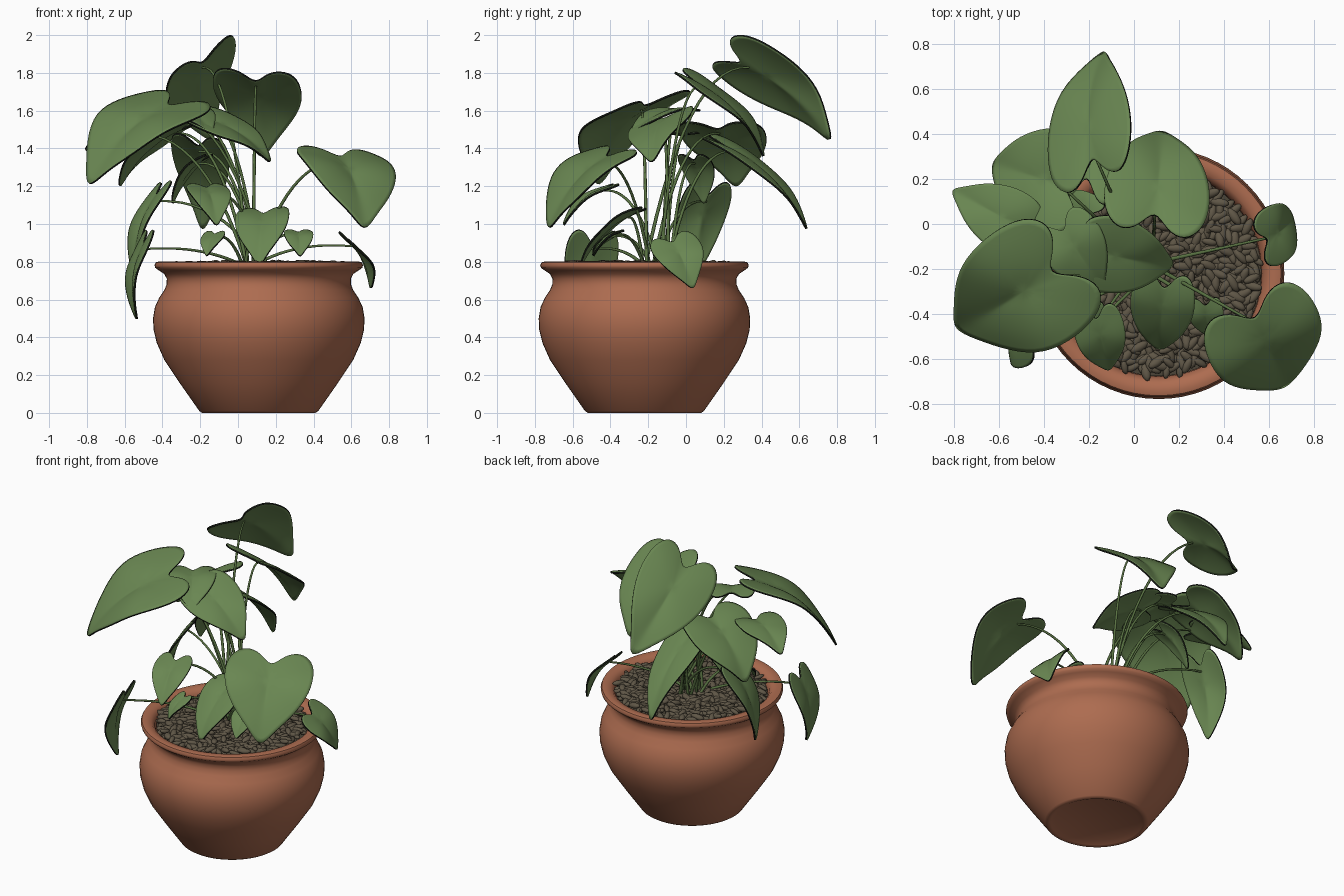
import bpy, bmesh, math, random
from mathutils import Vector, Matrix, Euler

random.seed(4)
cube = bpy.data.objects.get("Cube")
if cube:
    bpy.data.objects.remove(cube)

POT_CENTRE = Vector((0.11, -0.22, 0))


def make_material(name, red, green, blue):
    mat = bpy.data.materials.new(name)
    mat.use_nodes = True
    colour = (red, green, blue, 1)
    mat.diffuse_color = colour
    shader = mat.node_tree.nodes["Principled BSDF"]
    shader.inputs["Base Color"].default_value = colour
    shader.inputs["Roughness"].default_value = 0.8
    return mat


terracotta = make_material("terracotta", 0.42, 0.15, 0.08)
leaf_green = make_material("leaf green", 0.142, 0.24, 0.084)
leaf_edge = make_material("dark leaf edge", 0.006, 0.008, 0.005)
stem_green = make_material("stem green", 0.1, 0.17, 0.055)
pebble_brown = make_material("pebble brown", 0.115, 0.094, 0.062)
soil_brown = make_material("soil brown", 0.07, 0.058, 0.038)


def add_object(name, data, *materials):
    obj = bpy.data.objects.new(name, data)
    bpy.context.collection.objects.link(obj)
    for mat in materials:
        data.materials.append(mat)
    return obj


def finish_mesh(name, bm, *materials):
    mesh = bpy.data.meshes.new(name)
    bm.normal_update()
    bm.to_mesh(mesh)
    bm.free()
    for poly in mesh.polygons:
        poly.use_smooth = True
    return add_object(name, mesh, *materials)


# Pot: a turned profile with a hollow foot and a rolled rim
def lathe(name, profile, mat, sides=64):
    bm = bmesh.new()
    verts = [bm.verts.new((r, 0, z)) for r, z in profile]
    edges = [bm.edges.new(pair) for pair in zip(verts, verts[1:])]
    bmesh.ops.spin(bm, geom=verts + edges, cent=(0, 0, 0), axis=(0, 0, 1),
                   angle=math.tau, steps=sides)
    bmesh.ops.remove_doubles(bm, verts=bm.verts, dist=0.0005)
    bmesh.ops.recalc_face_normals(bm, faces=bm.faces)
    obj = finish_mesh(name, bm, mat)
    obj.location = POT_CENTRE
    bpy.ops.object.select_all(action='DESELECT')
    obj.select_set(True)
    bpy.context.view_layer.objects.active = obj
    bpy.ops.object.shade_smooth_by_angle(angle=math.radians(50))
    return obj


pot_profile = [
    (0, .02), (.25, .02), (.28, .005), (.3, 0), (.315, .01), (.42, .16),
    (.5, .28), (.54, .37), (.557, .44), (.56, .5), (.55, .56), (.527, .61),
    (.5, .65), (.488, .68), (.487, .71), (.5, .735), (.53, .755), (.548, .768),
    (.552, .782), (.545, .797), (.525, .802), (.49, .795), (.47, .775),
    (.46, .74), (.45, .6), (0, .6)]
lathe("pot", pot_profile, terracotta)
lathe("soil", [(.458, .75), (0, .755)], soil_brown)

# Pebbles: long flattened stones scattered evenly over the soil
bm = bmesh.new()
count = 640
for i in range(count):
    radius = 0.445 * math.sqrt((i + 0.5) / count)
    angle = i * math.pi * (3 - math.sqrt(5))
    place = POT_CENTRE + Vector((radius * math.cos(angle), radius * math.sin(angle),
                                 random.uniform(0.764, 0.79)))
    turn = Euler((random.uniform(-.4, .4), random.uniform(-.35, .35),
                  random.uniform(0, math.tau)))
    size = random.uniform(0.8, 1.15)
    shape = Matrix.Diagonal((.042 * size, .019 * size, .016 * size, 1))
    bmesh.ops.create_icosphere(
        bm, subdivisions=2, radius=1,
        matrix=Matrix.Translation(place) @ turn.to_matrix().to_4x4() @ shape)
finish_mesh("pebbles", bm, pebble_brown)

# Heart outline of half a leaf: across, along (stalk joint at 0, tip at 1)
HALF = [(0, 0), (.13, -.2), (.32, -.28), (.48, -.16), (.53, .08),
        (.49, .36), (.34, .64), (.13, .88), (0, 1.07)]
OUTLINE = HALF + [(-x, y) for x, y in HALF[-2:0:-1]]
MIDDLE = Vector((0, 0.2))
RINGS = (0.35, 0.7, 1)


def make_leaf(name, base, tip, width, roll):
    along = tip - base
    length = along.length
    along.normalize()
    side = along.cross(Vector((0, 0, 1))).normalized()
    side = Matrix.Rotation(math.radians(roll), 3, along) @ side
    normal = side.cross(along)
    phase = random.uniform(0, math.tau)

    def point(p):
        # Arched midrib, raised halves and a gently waved border
        bend = length * (0.38 * p.y * (1 - p.y) - 0.05)
        bend += width * (0.28 * abs(p.x) - 0.42 * p.x ** 2)
        bend += 0.08 * width * abs(p.x) * math.sin(7 * p.y + phase)
        return base + side * p.x * width + along * p.y * length + normal * bend

    bm = bmesh.new()
    centre = bm.verts.new(point(MIDDLE))
    rings = [[bm.verts.new(point(MIDDLE.lerp(Vector(p), f))) for p in OUTLINE]
             for f in RINGS]
    total = len(OUTLINE)
    for i in range(total):
        j = (i + 1) % total
        bm.faces.new((centre, rings[0][i], rings[0][j]))
        for inner, outer in zip(rings, rings[1:]):
            bm.faces.new((inner[i], outer[i], outer[j], inner[j]))
    bmesh.ops.recalc_face_normals(bm, faces=bm.faces)
    if sum((f.normal.dot(normal) for f in bm.faces)) < 0:
        bmesh.ops.reverse_faces(bm, faces=bm.faces)
    obj = finish_mesh(name, bm, leaf_green, leaf_edge)
    smooth = obj.modifiers.new("smooth outline", 'SUBSURF')
    smooth.levels = smooth.render_levels = 2
    thick = obj.modifiers.new("thickness", 'SOLIDIFY')
    thick.thickness = 0.011
    thick.material_offset_rim = 1
    return point(Vector((0, 0.03))) - normal * 0.013


def make_stem(name, end):
    # Arching stalk from the crown of the plant to the leaf joint
    root = Vector((0.09 + random.uniform(-.07, .07), -0.15 + random.uniform(-.08, .08), 0.75))
    bend = root.lerp(end, 0.4)
    bend.z = end.z + 0.03
    curve = bpy.data.curves.new(name, 'CURVE')
    curve.dimensions = '3D'
    curve.bevel_depth = 0.009
    curve.bevel_resolution = 1
    curve.use_fill_caps = True
    steps = 14
    spline = curve.splines.new('POLY')
    spline.points.add(steps)
    for i, p in enumerate(spline.points):
        t = i / steps
        p.co = (*root.lerp(bend, t).lerp(bend.lerp(end, t), t), 1)
        p.radius = 1.1 - 0.45 * t
    spline.use_smooth = True
    add_object(name, curve, stem_green)


# Leaves: joint, tip, width, roll in degrees
LARGE = [
    ((-.21, .34, 1.86), (-.16, .78, 1.47), .45, -42),
    ((.1, .09, 1.76), (.13, .43, 1.38), .46, 6),
    ((-.2, .26, 1.42), (-.18, .66, 1), .3, 10),
    ((-.34, .18, 1.51), (-.64, .27, 1.22), .46, 0),
    ((-.15, -.13, 1.57), (.18, -.19, 1.35), .35, 18),
    ((-.3, -.05, 1.62), (-.14, -.29, 1.5), .28, 0),
    ((-.41, -.25, 1.64), (-.8, -.48, 1.24), .58, -14),
    ((.56, -.46, 1.36), (.68, -.74, 1), .52, -6)]
SMALL = [
    ((-.53, 0, 1.5), (-.81, .15, 1.41), .28, 0),
    ((.13, -.32, 1.06), (.11, -.57, .8), .28, 4),
    ((-.16, -.45, 1.2), (-.11, -.66, 1.01), .22, 0),
    ((.32, -.38, .96), (.33, -.5, .84), .15, 0),
    ((.62, -.06, .9), (.72, .04, .67), .26, 30),
    ((-.53, -.5, .88), (-.56, -.51, .5), .28, 6),
    ((-.47, .1, 1.14), (-.57, .04, .72), .27, 12),
    ((-.13, -.4, .95), (-.17, -.5, .84), .12, 0),
    ((-.22, .05, 1.34), (-.36, .1, 1.12), .18, 0)]

for size, table in (("large", LARGE), ("small", SMALL)):
    for number, (base, tip, width, roll) in enumerate(table, 1):
        joint = make_leaf(f"{size}_leaf_{number}", Vector(base), Vector(tip), width, roll)
        make_stem(f"{size}_leaf_stem_{number}", joint)
